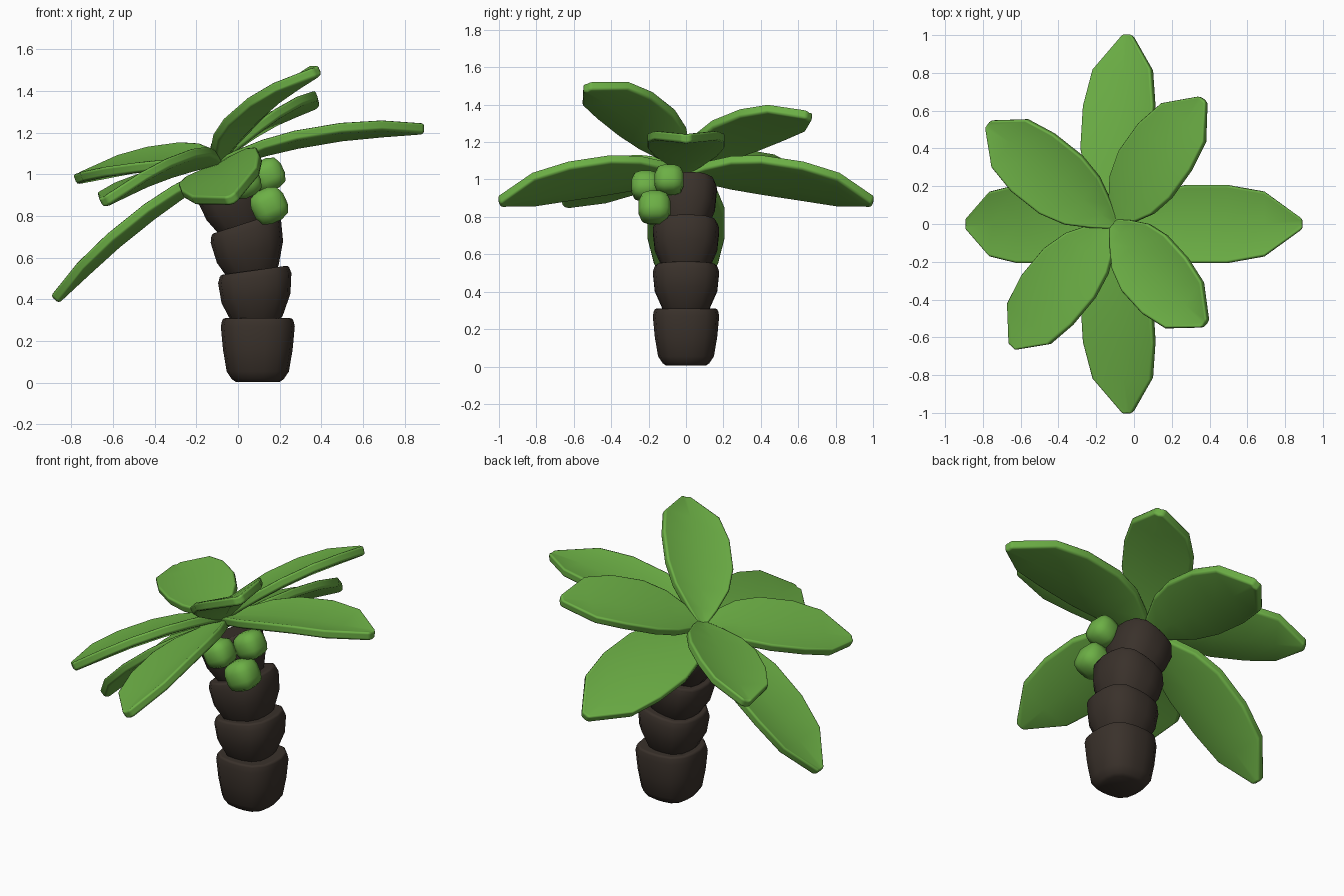
import bpy, bmesh, math
from mathutils import Vector, Matrix

if "Cube" in bpy.data.objects:
    bpy.data.objects.remove(bpy.data.objects["Cube"])


def material(name, col):
    m = bpy.data.materials.new(name)
    m.diffuse_color = (*col, 1)
    m.use_nodes = True
    m.node_tree.nodes["Principled BSDF"].inputs["Base Color"].default_value = m.diffuse_color
    return m


GREEN = material("leaf green", (0.15, 0.43, 0.06))
BROWN = material("bark brown", (0.042, 0.031, 0.024))


def loft(name, rings, mat, bevel=0.0):
    """Skin a list of equal-length closed rings and cap both ends."""
    bm = bmesh.new()
    rows = [[bm.verts.new(p) for p in ring] for ring in rings]
    n = len(rows[0])
    for a, b in zip(rows, rows[1:]):
        for i in range(n):
            bm.faces.new((a[i], a[(i + 1) % n], b[(i + 1) % n], b[i]))
    bm.faces.new(rows[0])
    bm.faces.new(rows[-1])
    bmesh.ops.recalc_face_normals(bm, faces=bm.faces)
    me = bpy.data.meshes.new(name)
    bm.to_mesh(me)
    bm.free()
    me.materials.append(mat)
    ob = bpy.data.objects.new(name, me)
    bpy.context.collection.objects.link(ob)
    for p in me.polygons:
        p.use_smooth = True
    if bevel:
        mod = ob.modifiers.new("soft rim", "BEVEL")
        mod.width, mod.segments = bevel, 2
        mod.limit_method, mod.angle_limit = "ANGLE", math.radians(40)
        mod.harden_normals = True
    return ob


# Trunk: four stacked, flared, rounded-square segments leaning towards -x
def rounded_square(r, count=16, n=3):
    pts = []
    for i in range(count):
        a = 2 * math.pi * (i + 0.5) / count
        c, s = math.cos(a), math.sin(a)
        k = r / (abs(c) ** n + abs(s) ** n) ** (1 / n)
        pts.append(Vector((c * k, s * k, 0)))
    return pts


FOOT = [(0, .6), (.04, .7), (.16, .84), (.5, .94), (.87, 1), (1, .95)]
PROFILE = [(0, .55), (.14, .7), (.5, .94), (.86, 1), (1, .93)]
SEGMENTS = [  # bottom x,z / top x,z / tilt / radius
    (.095, .005, .095, .31, 0, .178),
    (.095, .27, .078, .54, 8, .178),
    (.085, .49, .03, .765, 18, .178),
    (.04, .71, -.06, .98, 25, .165),
]
for k, (x0, z0, x1, z1, tilt, r) in enumerate(SEGMENTS):
    rot = Matrix.Rotation(-math.radians(tilt), 4, "Y")
    a, b = Vector((x0, 0, z0)), Vector((x1, 0, z1))
    rings = [[a.lerp(b, f) + rot @ p for p in rounded_square(r * w)]
             for f, w in (PROFILE if k else FOOT)]
    loft(f"trunk_segment_{k + 1}", rings, BROWN, 0.012)


# Leaves: arched slabs with a shallow centre valley, crown tilted with the trunk
TILT = math.radians(25)
AXIS = Vector((-math.sin(TILT), 0, math.cos(TILT)))
OUTLINE = [(0, .03), (.1, .095), (.24, .17), (.4, .207), (.62, .207), (.81, .172), (1, .025)]


def leaf(name, base, tip, arch, width=1.0, thick=0.05, valley=0.2):
    base, tip = Vector(base), Vector(tip)
    chord = tip - base
    side = AXIS.cross(chord).normalized()
    rings = []
    for s, w in OUTLINE:
        c = base + chord * s + AXIS * arch * s * (1 - s)
        tangent = chord + AXIS * arch * (1 - 2 * s)
        up = tangent.cross(side).normalized()
        w *= width
        d = valley * w / 2
        h = thick / 2
        rings.append([c + side * (w * u) + up * v for u, v in
                      [(-1, h + d), (0, h - d), (1, h + d),
                       (1, -h + d), (0, -h - d), (-1, -h + d)]])
    loft(name, rings, GREEN, 0.014)


LOW, HIGH = (-.09, 0, 1.03), (-.1, 0, 1.07)
leaf("leaf_right", (-.09, 0, 1.05), (.893, 0, 1.22), .23)
leaf("leaf_left", LOW, (-.88, 0, .40), .2)
leaf("leaf_back", LOW, (-.03, 1.0, .88), .17)
leaf("leaf_front", LOW, (-.03, -1.0, .88), .17)
leaf("leaf_back_right", HIGH, (.37, .66, 1.34), .18, .95)
leaf("leaf_front_right", HIGH, (.38, -.53, 1.495), .22, .95)
leaf("leaf_back_left", HIGH, (-.77, .53, .98), .14, .95)
leaf("leaf_front_left", HIGH, (-.64, -.65, .87), .16, .95)


# Coconuts: heavily bevelled cubes hanging under the crown
for k, (loc, size) in enumerate([((.145, -.09, .998), .155), ((.15, -.168, .85), .17),
                                 ((.03, -.215, .965), .155)]):
    bpy.ops.mesh.primitive_cube_add(size=size, location=loc)
    nut = bpy.context.object
    nut.name = f"coconut_{k + 1}"
    nut.data.materials.append(GREEN)
    nut.rotation_euler = (0, -TILT, 0)
    mod = nut.modifiers.new("round", "BEVEL")
    mod.width, mod.segments = size * .34, 2
    bpy.ops.object.shade_smooth()
